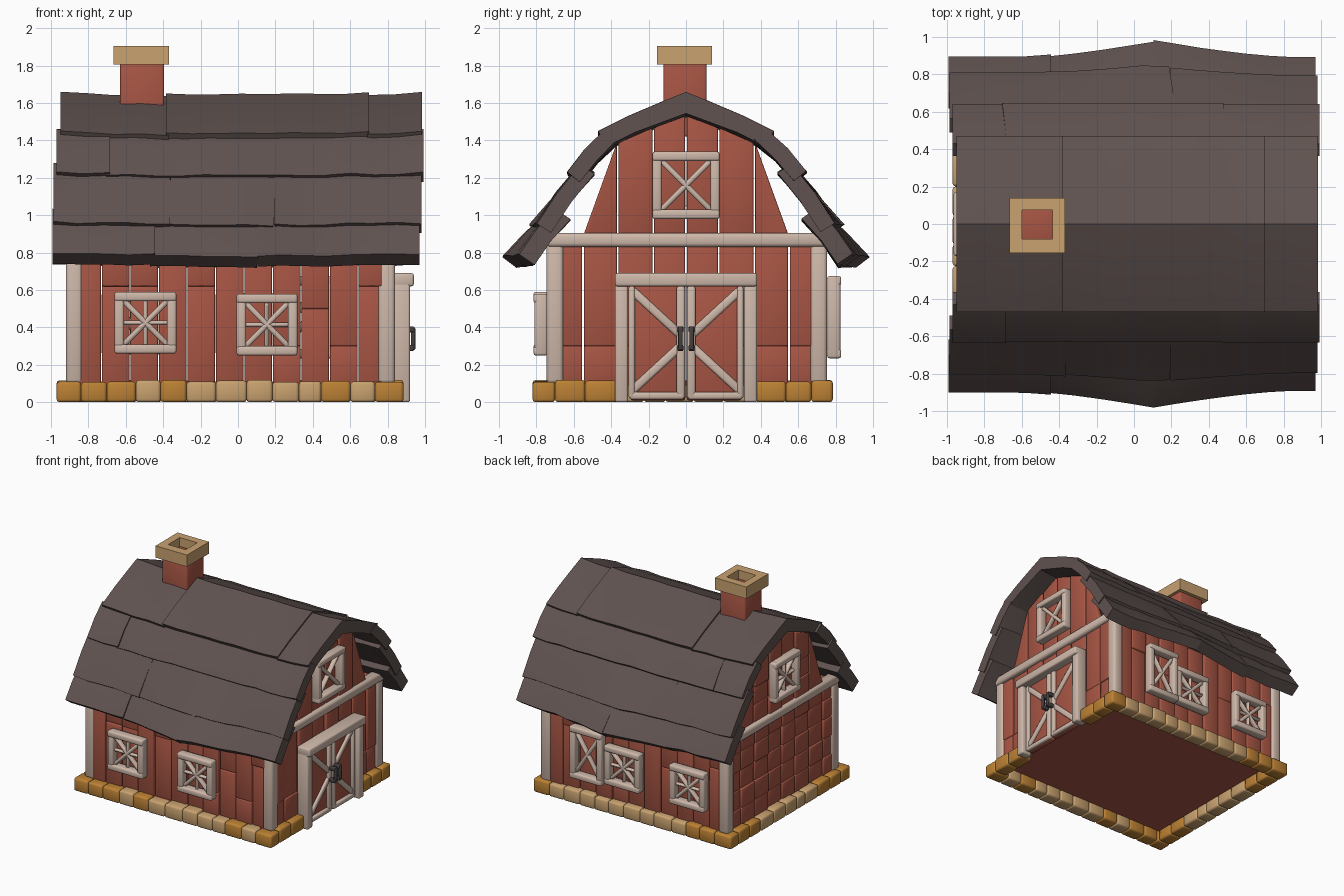
import bpy, bmesh, math, random
from mathutils import Matrix, Vector

if "Cube" in bpy.data.objects:
    bpy.data.objects.remove(bpy.data.objects["Cube"])

random.seed(4)
R = random.uniform


def material(name, rgb):
    m = bpy.data.materials.new(name)
    m.diffuse_color = (*rgb, 1)
    m.use_nodes = True
    m.node_tree.nodes["Principled BSDF"].inputs["Base Color"].default_value = m.diffuse_color
    return m


RED = material("barn red", (0.39, 0.092, 0.058))
BEIGE = material("beige trim", (0.62, 0.48, 0.40))
ROOF = material("dark shingle", (0.115, 0.085, 0.079))
GOLD = material("gold stone", (0.50, 0.22, 0.035))
TAN = material("tan stone", (0.58, 0.36, 0.16))
IRON = material("dark iron", (0.06, 0.05, 0.05))


def box(bm, lo, hi, mi=0, m=Matrix()):
    """Box between two corners, placed by matrix m."""
    lo, hi = Vector(lo), Vector(hi)
    mat = m @ Matrix.Translation((lo + hi) / 2) @ Matrix.Diagonal((*(hi - lo), 1))
    for v in bmesh.ops.create_cube(bm, size=1, matrix=mat)["verts"]:
        for f in v.link_faces:
            f.material_index = mi


def bar(bm, a, b, w, y0, y1, m, mi=0):
    """Bar from a to b (local x, z), between depths y0 and y1."""
    dx, dz = b[0] - a[0], b[1] - a[1]
    h = math.hypot(dx, dz) / 2
    t = Matrix.Translation(((a[0] + b[0]) / 2, 0, (a[1] + b[1]) / 2))
    box(bm, (-h, y0, -w / 2), (h, y1, w / 2), mi, m @ t @ Matrix.Rotation(-math.atan2(dz, dx), 4, 'Y'))


def loft(bm, rings):
    """Closed solid through a list of equal rings of points."""
    vs = [[bm.verts.new(p) for p in r] for r in rings]
    n = len(vs[0])
    for a, b in zip(vs, vs[1:]):
        for i in range(n):
            bm.faces.new((a[i], a[(i + 1) % n], b[(i + 1) % n], b[i]))
    bm.faces.new(vs[0])
    bm.faces.new(vs[-1])


def finish(name, bm, mats, bevel=0.0, angle=None, seg=2):
    bmesh.ops.recalc_face_normals(bm, faces=bm.faces)
    me = bpy.data.meshes.new(name)
    bm.to_mesh(me)
    bm.free()
    for m in mats:
        me.materials.append(m)
    for p in me.polygons:
        p.use_smooth = True
    if angle:
        me.set_sharp_from_angle(angle=math.radians(angle))
    ob = bpy.data.objects.new(name, me)
    bpy.context.collection.objects.link(ob)
    if bevel:
        b = ob.modifiers.new("bevel", 'BEVEL')
        b.width, b.segments = bevel, seg
    return ob


def place(x, y, z, deg):
    return Matrix.Translation((x, y, z)) @ Matrix.Rotation(math.radians(deg), 4, 'Z')


# Stone footing, open where the door stands
bm = bmesh.new()


def stones(a, b, n, make):
    cuts = [a + (b - a) * (i + (R(-.15, .15) if 0 < i < n else 0)) / n for i in range(n + 1)]
    for i, (p, q) in enumerate(zip(cuts, cuts[1:])):
        make(p, q, R(.108, .12), 0 if i in (0, 1, n - 1) else random.choice((0, 1, 1)))


stones(-.97, .885, 13, lambda p, q, h, c: box(bm, (p, -.82, 0), (q, -.70, h), c))
stones(-.97, .885, 13, lambda p, q, h, c: box(bm, (p, .67, 0), (q, .785, h), c))
stones(-.70, .67, 9, lambda p, q, h, c: box(bm, (-.97, p, 0), (-.85, q, h), c))
stones(-.70, -.37, 2, lambda p, q, h, c: box(bm, (.77, p, 0), (.885, q, h), c))
stones(.37, .67, 2, lambda p, q, h, c: box(bm, (.77, p, 0), (.885, q, h), c))
finish("stone_footing", bm, [GOLD, TAN], .016)

# Floor
bm = bmesh.new()
box(bm, (-.9, -.74, .09), (.82, .72, .11))
finish("floor", bm, [RED], angle=30)

# Long side walls: upright planks, some in two lengths
for name, y in (("front_wall", -.715), ("back_wall", .71)):
    bm = bmesh.new()
    for i in range(11):
        x0 = -.88 + i * .1525
        cut = random.choice((.3, .5, .62, .85))
        for z0, z1 in ((.09, cut), (cut, .87)):
            if z1 - z0 > .05:
                d = R(-.01, .01)
                box(bm, (x0, y - .022 + d, z0), (x0 + .147, y + .022 + d, z1))
    finish(name, bm, [RED], .008)

# Gable walls: planks cut to the roof slope
EDGES = [-.73, -.55, -.365, -.175, 0, .175, .365, .55, .73]


def gable_top(y, inner):
    y = abs(y)
    if inner:
        return 1.54 - .42 * y if y < .38 else 1.37 - (y - .38) * 2.75
    return .87


for name, x, breaks in (("door_gable", .80, [.09, .3, .87]),
                        ("rear_gable", -.88, [.09, .25, .41, .57, .73, .87, 1.05, 1.2])):
    bm = bmesh.new()
    for a, b in zip(EDGES, EDGES[1:]):
        inner = max(abs(a), abs(b)) < .6
        ta, tb = gable_top(a, inner), gable_top(b, inner)
        zs = [z for z in breaks if z < min(ta, tb) - .03]
        for i, z in enumerate(zs):
            last = i == len(zs) - 1
            za, zb = (ta, tb) if last else (zs[i + 1], zs[i + 1])
            d = x + R(-.008, .008)
            q = [(a + .005, z), (b - .005, z), (b - .005, zb), (a + .005, za)]
            loft(bm, [[(d + s, u, v) for u, v in q] for s in (-.022, .022)])
    finish(name, bm, [RED], .008)

# Corner posts and gable beams
bm = bmesh.new()
for x in (-.875, .795):
    for y in (-.70, .71):
        box(bm, (x - .045, y - .045, .1), (x + .045, y + .045, .87))
finish("corner_posts", bm, [BEIGE], .02)
bm = bmesh.new()
for x in (-.885, .81):
    box(bm, (x - .045, -.745, .83), (x + .045, .755, .905))
finish("gable_beams", bm, [BEIGE], .02)


# Windows: square frames with crossed or star bars
def window(name, m, w, h, star):
    bm = bmesh.new()
    a, b = w / 2 - .025, h / 2 - .025
    for s in (-1, 1):
        bar(bm, (s * a, -h / 2), (s * a, h / 2), .05, -.06, .01, m)
        bar(bm, (-w / 2, s * b), (w / 2, s * b), .05, -.065, .01, m)
        bar(bm, (-a, -s * b), (a, s * b), .03, -.04, 0, m)
    if star:
        bar(bm, (-a, 0), (a, 0), .024, -.035, 0, m)
        bar(bm, (0, -b), (0, b), .024, -.035, 0, m)
    finish(name, bm, [BEIGE], .012)


window("front_window_left", place(-.495, -.75, .425, 0), .33, .33, True)
window("front_window_right", place(.155, -.75, .415, 0), .325, .33, True)
window("back_window_left", place(.045, .745, .42, 180), .33, .33, True)
window("back_window_right", place(-.565, .745, .42, 180), .33, .33, True)
window("back_shutter", place(.37, .765, .455, 180), .30, .44, False)
window("gable_window", place(.825, 0, 1.16, 90), .36, .36, False)
window("rear_gable_window", place(-.90, 0, 1.17, -90), .34, .34, True)

# Double door on the gable: panels, frame and a cross over both leaves
D = place(.84, 0, 0, 90)
bm = bmesh.new()
for s in (-1, 1):
    box(bm, (min(0, s * .3) + .004, -.025, .01), (max(0, s * .3) - .004, .02, .63), 1, D)
    bar(bm, (s * .345, 0), (s * .345, .64), .07, -.08, .02, D)
    bar(bm, (s * .028, .02), (s * .028, .62), .046, -.05, 0, D)
    bar(bm, (s * .29, .02), (s * .29, .62), .035, -.05, 0, D)
    bar(bm, (s * .01, .035), (s * .3, .035), .04, -.05, 0, D)
    bar(bm, (s * .29, .6), (s * .03, .36), .045, -.045, 0, D)
    bar(bm, (s * .29, .06), (s * .03, .30), .045, -.045, 0, D)
bar(bm, (-.38, .655), (.38, .655), .07, -.1, .02, D)
finish("barn_door", bm, [BEIGE, RED], .012)

# Door handles
bm = bmesh.new()
for s in (-1, 1):
    bar(bm, (s * .03, .28), (s * .03, .40), .024, -.108, -.085, D)
    for z in (.29, .39):
        box(bm, (s * .03 - .016, -.1, z - .016), (s * .03 + .016, -.04, z + .016), 0, D)
finish("door_handles", bm, [IRON], .006)

# Roof: overlapping shingle rows swept along x
def bend(x, y, z):
    """Sag the ridge and flare the eaves near the middle."""
    low = max(0, min(1, (1.15 - z) / .4))
    flare = .10 * max(0, 1 - abs(x - .11) / .75) ** 1.5 * low
    z += .025 * (x * x - .5) * (1 if z > 1.3 else .4)
    return (x, y + math.copysign(flare, y), z)


def shingle(bm, x0, x1, ring, slant=0):
    n = max(2, round((x1 - x0) / .13))
    z0, z1 = min(p[1] for p in ring), max(p[1] for p in ring)
    rings = []
    for i in range(n + 1):
        x, j = x0 + (x1 - x0) * i / n, R(-.006, .006)
        out = []
        for y, z in ring:
            t = (z - z0) / (z1 - z0)
            p = bend(x, y, z + j)
            out.append((p[0] + slant * (t - .5), p[1], p[2]))
        rings.append(out)
    loft(bm, rings)


def slab(a, b, t, lift):
    """Cross-section of one sloping row from a (upper) to b (lower)."""
    d = (Vector(b) - Vector(a)).normalized()
    n = Vector((-d.y, d.x))
    a, b = Vector(a), Vector(b) + n * lift
    mid = (a + b) / 2 + n * .01
    return [a, mid, b, b - n * t, mid - n * t, a - n * t]


ridge_top = [(0, 1.645), (.10, 1.605), (.30, 1.52), (.47, 1.435)]
ridge_low = [(.42, 1.355), (.27, 1.43), (0, 1.53)]
half = ridge_top[1:] + ridge_low[:-1]
ridge_ring = [ridge_top[0]] + half + [ridge_low[-1]] + [(-y, z) for y, z in reversed(half)]
bm = bmesh.new()
for x0, x1, up in ((-.95, -.37, 0), (-.385, .70, .012), (.69, .985, 0)):
    shingle(bm, x0, x1, [(y, z + up) for y, z in ridge_ring])
finish("roof_ridge", bm, [ROOF], angle=30)

ROWS = [("upper", (.43, 1.445), (.62, 1.21), .085, .025, [-.965, -.69, .48, .985], .03),
        ("middle", (.565, 1.27), (.775, .94), .09, .03, [-.98, -.37, .20, .975], .05),
        ("eave", (.70, 1.03), (.875, .775), .10, .02, [-.985, -.45, .11, .965], .03)]
for name, a, b, t, lift, xs, slant in ROWS:
    bm = bmesh.new()
    for s in (-1, 1):
        for x0, x1 in zip(xs, xs[1:]):
            ring = slab(a, b, t, lift + R(-.012, .012))
            inner = slant if x0 > xs[0] and x1 < xs[-1] else 0
            shingle(bm, x0 - .006, x1 + .006, [(s * p.x, p.y) for p in ring], inner)
    finish("roof_" + name + "_row", bm, [ROOF], angle=30)

# Chimney shaft with a hollow cap
bm = bmesh.new()
box(bm, (-.63, -.12, 1.42), (-.395, .11, 1.83))
finish("chimney_shaft", bm, [RED], .012)
bm = bmesh.new()
for x0, x1, y0, y1 in ((-.665, -.37, -.155, -.08), (-.665, -.37, .075, .14),
                       (-.665, -.60, -.08, .075), (-.435, -.37, -.08, .075)):
    box(bm, (x0, y0, 1.805), (x1, y1, 1.905))
bmesh.ops.remove_doubles(bm, verts=bm.verts, dist=.0005)
finish("chimney_cap", bm, [TAN], angle=30)
